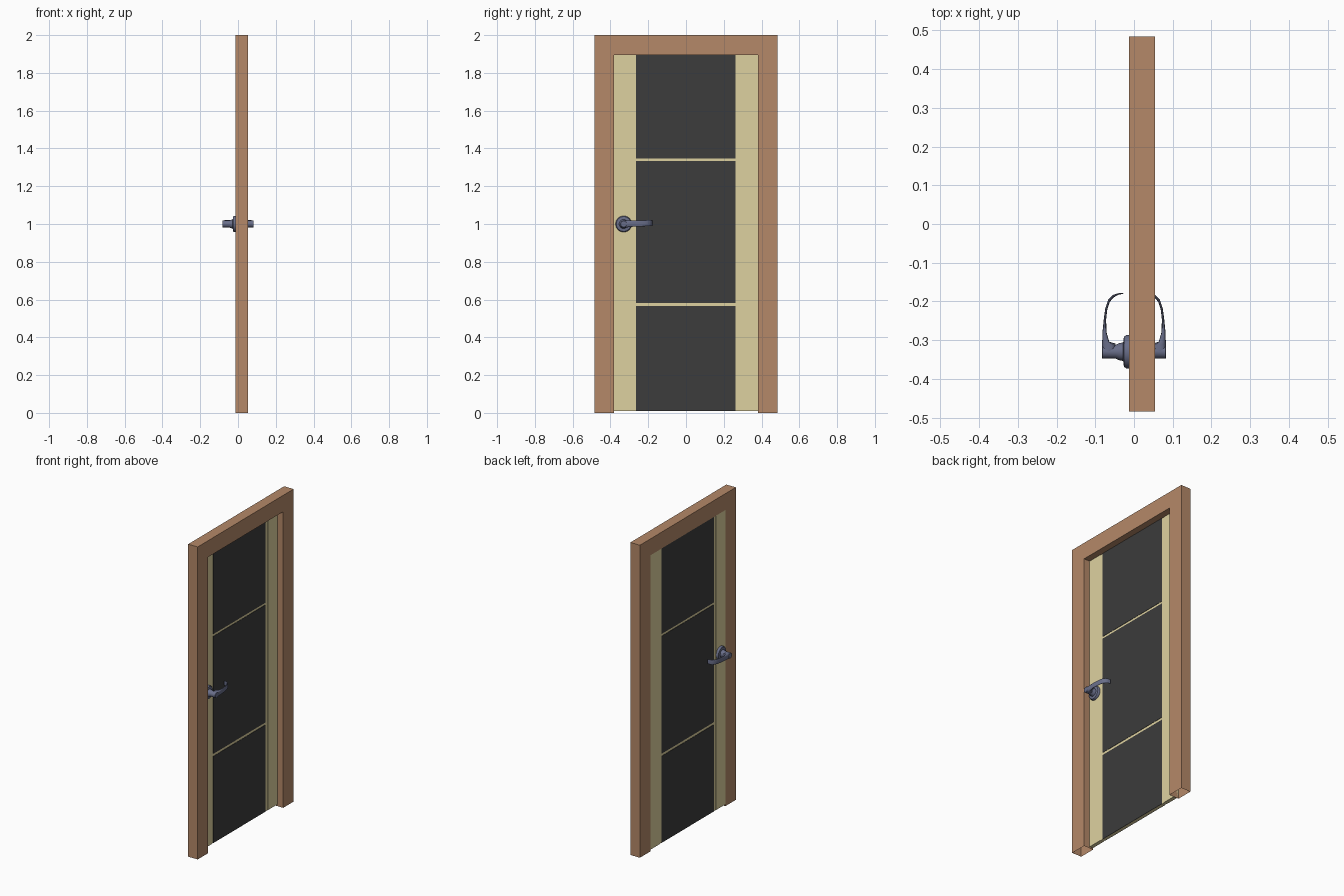
import bpy, bmesh, math
from mathutils import Vector

if "Cube" in bpy.data.objects:
    bpy.data.objects.remove(bpy.data.objects["Cube"])


def material(name, rgb):
    m = bpy.data.materials.new(name)
    m.diffuse_color = (*rgb, 1)
    m.use_nodes = True
    m.node_tree.nodes["Principled BSDF"].inputs["Base Color"].default_value = m.diffuse_color
    return m


BROWN = material("frame_wood", (0.46, 0.25, 0.14))
CREAM = material("pale_wood", (0.73, 0.64, 0.35))
DARK = material("dark_panel", (0.045, 0.045, 0.045))
METAL = material("handle_metal", (0.14, 0.155, 0.25))


def finish(bm, name, mat, smooth=False):
    bmesh.ops.recalc_face_normals(bm, faces=bm.faces)
    me = bpy.data.meshes.new(name)
    bm.to_mesh(me)
    bm.free()
    ob = bpy.data.objects.new(name, me)
    bpy.context.collection.objects.link(ob)
    me.materials.append(mat)
    if smooth:
        bpy.ops.object.select_all(action='DESELECT')
        ob.select_set(True)
        bpy.context.view_layer.objects.active = ob
        bpy.ops.object.shade_smooth_by_angle(angle=math.radians(40))
    return ob


def box(name, mat, x, y, z):
    bm = bmesh.new()
    bmesh.ops.create_cube(bm, size=1)
    for v in bm.verts:
        v.co = [r[0] if c < 0 else r[1] for c, r in zip(v.co, (x, y, z))]
    return finish(bm, name, mat)


def door_frame():
    # U-shaped outline extruded through the wall thickness, open under the feet
    outline = [(-.485, 0), (-.485, 2), (.485, 2), (.485, 0),
               (.38, 0), (.38, 1.895), (-.38, 1.895), (-.38, 0)]
    bm = bmesh.new()
    face = bm.faces.new([bm.verts.new((-.013, y, z)) for y, z in outline])
    ext = bmesh.ops.extrude_face_region(bm, geom=[face], use_keep_orig=True)
    for v in ext["geom"]:
        if isinstance(v, bmesh.types.BMVert):
            v.co.x = .054
    feet = [f for f in bm.faces if all(v.co.z < .001 for v in f.verts)]
    bmesh.ops.delete(bm, geom=feet, context='FACES_ONLY')
    finish(bm, "door_frame", BROWN)


door_frame()

# Door leaf: core, two stiles and three dark panels
T = .012
box("door_core", CREAM, (-.010, .010), (-.285, .285), (.01, 1.895))
for side, y in (("left", (-.38, -.284)), ("right", (.284, .38))):
    box(side + "_stile", CREAM, (-T, T), y, (.01, 1.895))
for name, z in (("lower", (.01, .565)), ("middle", (.581, 1.333)), ("upper", (1.347, 1.895))):
    box(name + "_panel", DARK, (-T, T), (-.265, .263), z)

# Handle: hub profile as (radius, distance from door centre)
HUB = [(.043, .010), (.043, .020), (.039, .026), (.024, .028), (.022, .038),
       (.018, .047), (.018, .081), (.016, .083)]
# Lever outline seen from above: outer x, y, inner x, y, half height, centre z
LEVER = [(.083, -.330, .048, -.330, .018, 1.000),
         (.083, -.312, .048, -.309, .018, 1.000),
         (.082, -.300, .064, -.304, .017, 1.001),
         (.081, -.275, .071, -.280, .016, 1.002),
         (.078, -.245, .072, -.247, .016, 1.003),
         (.074, -.217, .069, -.221, .016, 1.004),
         (.067, -.196, .063, -.202, .016, 1.005),
         (.056, -.184, .053, -.190, .016, 1.005),
         (.042, -.179, .041, -.183, .015, 1.006),
         (.027, -.178, .027, -.180, .013, 1.006)]


def skin(bm, rings):
    # Bridge successive rings and cap both ends
    rings = [[bm.verts.new(p) for p in r] for r in rings]
    n = len(rings[0])
    for a, b in zip(rings, rings[1:]):
        for i in range(n):
            j = (i + 1) % n
            bm.faces.new((a[i], a[j], b[j], b[i]))
    bm.faces.new(rings[0])
    bm.faces.new(rings[-1])


def circle(n):
    return [(math.cos(2 * math.pi * i / n), math.sin(2 * math.pi * i / n)) for i in range(n)]


for side, s in (("inner", 1), ("outer", -1)):
    bm = bmesh.new()
    skin(bm, [[(s * d, -.33 + r * c, 1 + r * q) for c, q in circle(32)] for r, d in HUB])
    finish(bm, side + "_handle_rose", METAL, True)

    bm = bmesh.new()
    rings = []
    for ox, oy, ix, iy, h, z in LEVER:
        o, i = Vector((s * ox, oy, z)), Vector((s * ix, iy, z))
        mid, half = (o + i) / 2, (o - i) / 2
        rings.append([mid + half * math.copysign(abs(c) ** .7, c)
                      + Vector((0, 0, h * math.copysign(abs(q) ** .7, q))) for c, q in circle(20)])
    skin(bm, rings)
    finish(bm, side + "_handle_lever", METAL, True)
